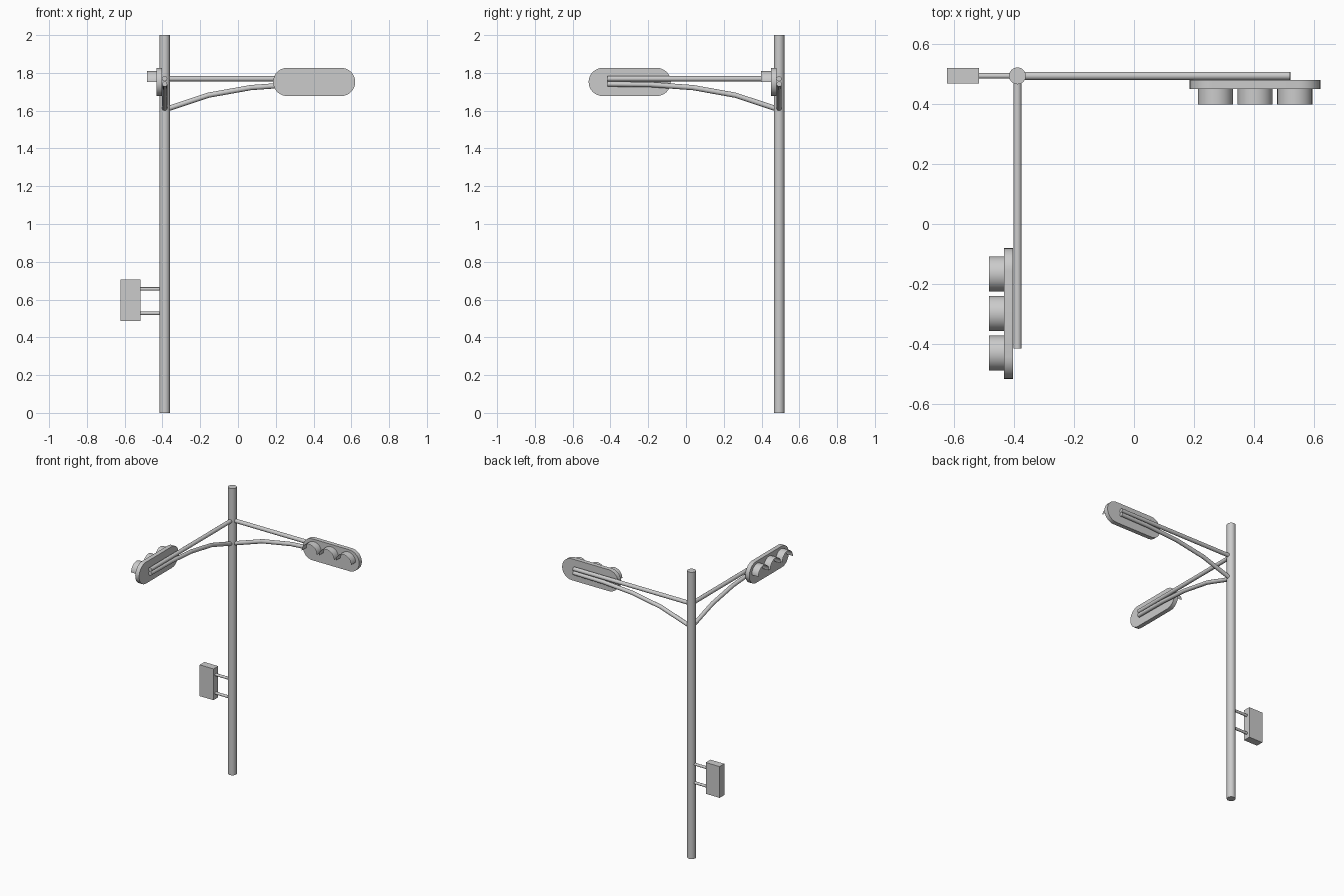
import bpy, bmesh, math
from mathutils import Vector

if "Cube" in bpy.data.objects:
    bpy.data.objects.remove(bpy.data.objects["Cube"])

POLE = Vector((-0.388, 0.493, 0.0))

grey = bpy.data.materials.new("light_grey")
grey.diffuse_color = (0.6, 0.6, 0.6, 1)
grey.use_nodes = True
grey.node_tree.nodes["Principled BSDF"].inputs["Base Color"].default_value = grey.diffuse_color

# Each arm frame: u runs along the arm, v is the way its lamps face
FRAMES = {
    "right": (Vector((1, 0, 0)), Vector((0, -1, 0))),
    "front": (Vector((0, -1, 0)), Vector((-1, 0, 0))),
    "left": (Vector((-1, 0, 0)), Vector((0, -1, 0))),
}


def place(side, u, v, z):
    a, b = FRAMES[side]
    return POLE + a * u + b * v + Vector((0, 0, z))


def finish(bm, name):
    bmesh.ops.recalc_face_normals(bm, faces=bm.faces)
    mesh = bpy.data.meshes.new(name)
    bm.to_mesh(mesh)
    bm.free()
    mesh.materials.append(grey)
    obj = bpy.data.objects.new(name, mesh)
    bpy.context.collection.objects.link(obj)
    bpy.ops.object.select_all(action='DESELECT')
    obj.select_set(True)
    bpy.context.view_layer.objects.active = obj
    bpy.ops.object.shade_smooth_by_angle(angle=math.radians(30))
    return obj


def loft(name, rings, closed=True):
    """Skin a row of point rings; closed rings also get end caps."""
    bm = bmesh.new()
    rows = [[bm.verts.new(p) for p in r] for r in rings]
    n = len(rows[0])
    for r, s in zip(rows, rows[1:]):
        for i in range(n if closed else n - 1):
            j = (i + 1) % n
            bm.faces.new((r[i], r[j], s[j], s[i]))
    if closed:
        bm.faces.new(rows[0])
        bm.faces.new(rows[-1])
    return finish(bm, name)


def tube(name, side, path, radius, sides=16):
    """Round bar through (u, z) points."""
    pts = [Vector(p) for p in path]
    rings = []
    for i, p in enumerate(pts):
        t = (pts[min(i + 1, len(pts) - 1)] - pts[max(i - 1, 0)]).normalized()
        ring = []
        for k in range(sides):
            a = math.tau * k / sides
            c, s = radius * math.cos(a), radius * math.sin(a)
            ring.append(place(side, p.x - t.y * c, s, p.y + t.x * c))
        rings.append(ring)
    return loft(name, rings)


# Upright pole
tube("pole", "right", [(0, 0), (0, 2)], 0.028, 32)

LAMP_U, LAMP_Z = 0.791, 1.752
for side in ("right", "front"):
    # Straight upper arm and bowed lower brace
    tube(side + "_upper_arm", side, [(0, 1.769), (0.908, 1.769)], 0.0137)
    tube(side + "_lower_brace", side,
         [(0, 1.605), (0.232, 1.682), (0.455, 1.722), (0.68, 1.738), (0.908, 1.741)], 0.0137)

    # Backing plate with round ends
    half, r = 0.2175, 0.0745
    outline = []
    for end, start in ((1, -90), (-1, 90)):
        for k in range(17):
            a = math.radians(start + 180 * k / 16)
            outline.append((LAMP_U + end * (half - r) + r * math.cos(a), LAMP_Z + r * math.sin(a)))
    loft(side + "_lamp_plate",
         [[place(side, u, v, z) for u, z in outline] for v in (0.014, 0.044)])

    # Half-round sheet visors over the three lamps
    for i in (-1, 0, 1):
        arc = [math.pi * k / 20 for k in range(21)]
        loft(f"{side}_visor_{i + 2}",
             [[place(side, LAMP_U + i * 0.132 + 0.0583 * math.cos(a), v,
                     LAMP_Z + 0.0583 * math.sin(a)) for a in arc] for v in (0.044, 0.095)],
             closed=False)

# Control box on two short pegs
box = [(0.128, -0.026), (0.235, -0.026), (0.235, 0.026), (0.128, 0.026)]
loft("control_box", [[place("left", u, v, z) for u, v in box] for z in (0.487, 0.705)])
for name, z in (("lower_peg", 0.527), ("upper_peg", 0.656)):
    tube(name, "left", [(0, z), (0.13, z)], 0.0092)
